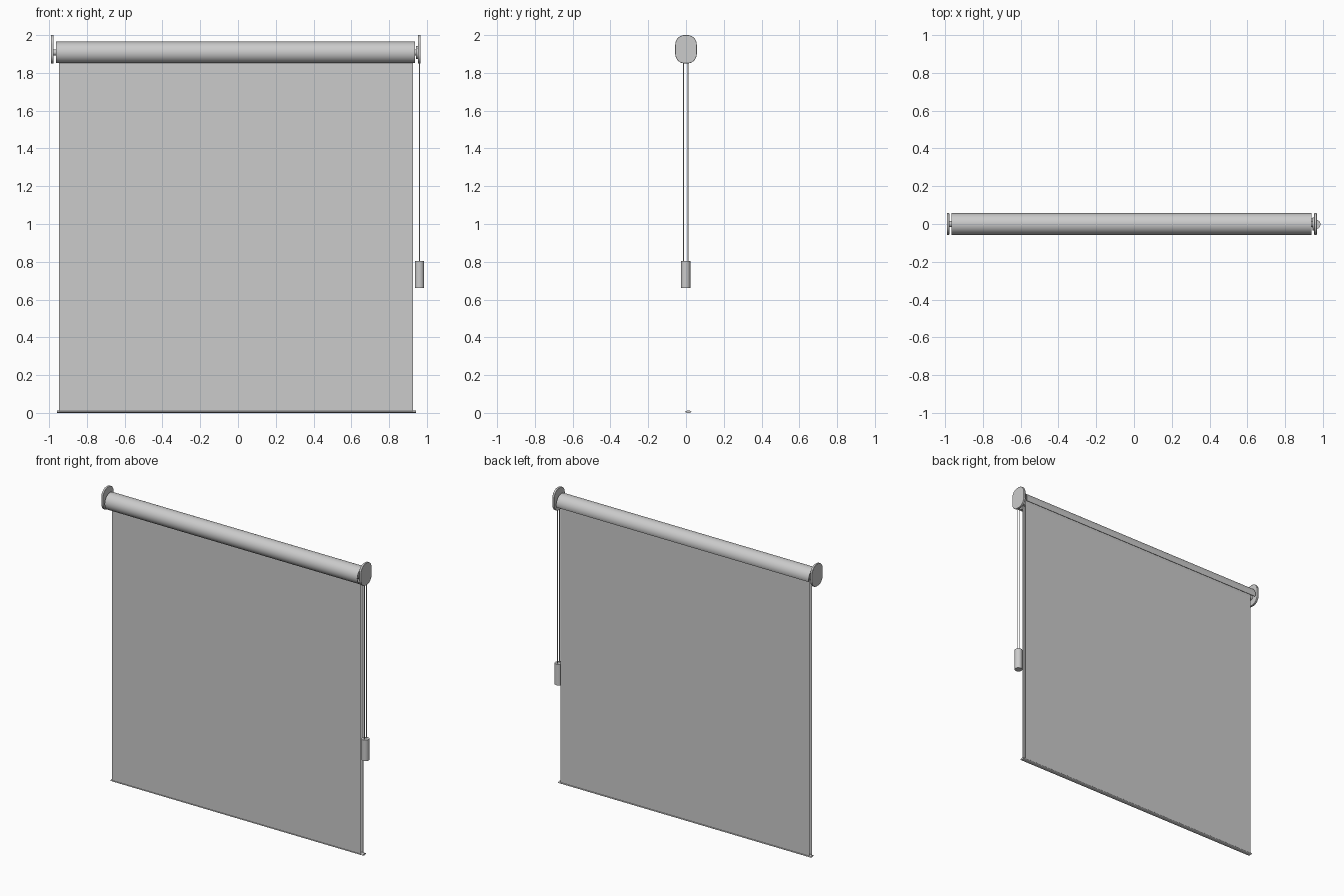
import bpy, bmesh
from math import pi, cos, sin, radians

if "Cube" in bpy.data.objects:
    bpy.data.objects.remove(bpy.data.objects["Cube"])

AXIS_Z = 1.908   # height of the roller axis


def finish(name, bm, smooth=True):
    bmesh.ops.remove_doubles(bm, verts=bm.verts, dist=1e-6)
    bmesh.ops.recalc_face_normals(bm, faces=bm.faces)
    me = bpy.data.meshes.new(name)
    bm.to_mesh(me)
    bm.free()
    ob = bpy.data.objects.new(name, me)
    bpy.context.collection.objects.link(ob)
    if smooth:
        bpy.ops.object.select_all(action='DESELECT')
        ob.select_set(True)
        bpy.context.view_layer.objects.active = ob
        bpy.ops.object.shade_smooth_by_angle(angle=radians(35))
    return ob


def extrude_x(name, profile, x0, x1):
    """Closed (y, z) profile extruded along x."""
    bm = bmesh.new()
    face = bm.faces.new([bm.verts.new((x0, y, z)) for y, z in profile])
    ext = bmesh.ops.extrude_face_region(bm, geom=[face])
    for v in ext['geom']:
        if isinstance(v, bmesh.types.BMVert):
            v.co.x = x1
    if face.is_valid and len(bm.faces) < len(profile) + 2:
        bm.faces.new([v for v in face.verts])
    return finish(name, bm)


def arc(cy, cz, ry, rz, a0, a1, n):
    return [(cy + ry * cos(radians(a0 + (a1 - a0) * i / n)),
             cz + rz * sin(radians(a0 + (a1 - a0) * i / n))) for i in range(n + 1)]


def circle(cy, cz, ry, rz, n=32):
    return arc(cy, cz, ry, rz, 0, 360, n)[:-1]


def rod_z(name, x, y, z0, z1, r, n):
    bm = bmesh.new()
    bmesh.ops.create_cone(bm, cap_ends=True, segments=n, radius1=r, radius2=r, depth=z1 - z0)
    bmesh.ops.translate(bm, verts=bm.verts, vec=(x, y, (z0 + z1) / 2))
    return finish(name, bm)


# Outer cover: round shell with a slot at the lower back
shell = (arc(0, AXIS_Z, 0.057, 0.057, -18, 272, 64)
         + arc(0, AXIS_Z, 0.053, 0.053, 272, -18, 64))
extrude_x("roller_cover", shell, -0.964, 0.938)

# Rolled fabric inside the cover
extrude_x("fabric_roll", circle(0, AXIS_Z, 0.028, 0.028), -0.948, 0.926)

# Front and back hanging sheets
for name, y in (("fabric_front", 0.0), ("fabric_back", 0.024)):
    t = 0.001
    extrude_x(name, [(y - t, 0.006), (y + t, 0.006), (y + t, AXIS_Z - 0.012),
                     (y - t, AXIS_Z - 0.012)], -0.948, 0.926)

# Flat rounded bar along the bottom hem
extrude_x("bottom_bar", circle(0.0125, 0.006, 0.0165, 0.006, 24), -0.957, 0.943)

# Rounded end brackets with axle pins
w, h, r = 0.057, 0.075, 0.05
plate = []
for sy, sz, a in ((1, 1, 0), (-1, 1, 90), (-1, -1, 180), (1, -1, 270)):
    plate += arc(sy * (w - r), 1.925 + sz * (h - r), r, r, a, a + 90, 12)
for side, x0, x1 in (("left", -0.99, -0.976), ("right", 0.952, 0.967)):
    ob = extrude_x("bracket_" + side, plate, x0, x1)
    bev = ob.modifiers.new("soft_edge", 'BEVEL')
    bev.width = 0.002
    bev.segments = 2
    bev.limit_method = 'ANGLE'
extrude_x("axle_left", circle(0, AXIS_Z, 0.016, 0.016), -0.98, -0.94)
extrude_x("axle_right", circle(0, AXIS_Z, 0.016, 0.016), 0.92, 0.956)

# Cord wheel beside the right bracket
extrude_x("cord_wheel", circle(0, AXIS_Z, 0.034, 0.034), 0.943, 0.953)

# Two pull cords and their weight
for name, y in (("cord_front", -0.014), ("cord_back", 0.011)):
    rod_z(name, 0.961, y, 0.79, 1.87, 0.003, 10)
rod_z("cord_weight", 0.961, -0.002, 0.662, 0.805, 0.025, 32)
